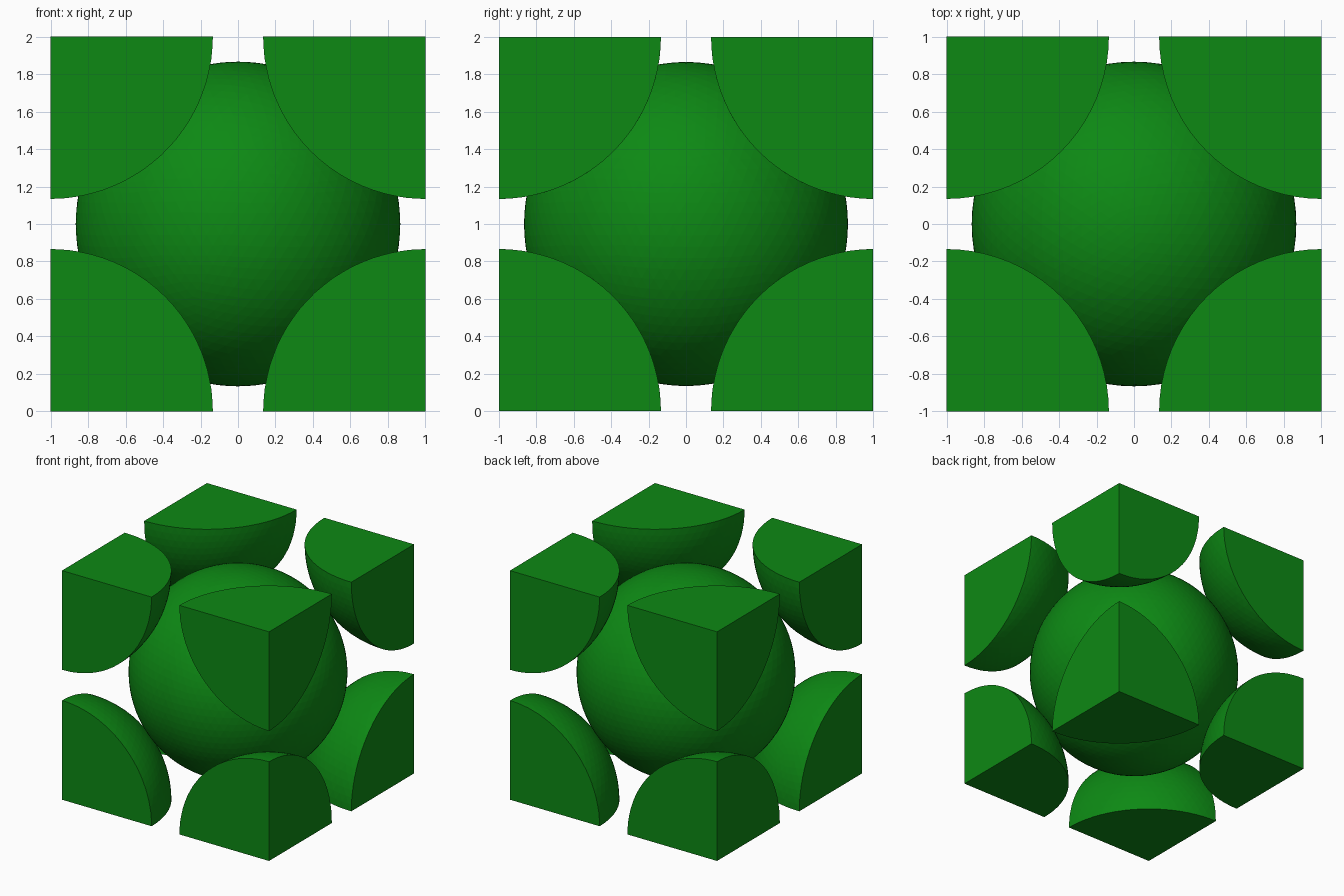
import bpy, bmesh, math
from mathutils import Vector

if "Cube" in bpy.data.objects:
    bpy.data.objects.remove(bpy.data.objects["Cube"])

RADIUS = math.sqrt(3) / 2   # spheres touch along the cube's diagonals
CENTRE = Vector((0, 0, 1))

green = bpy.data.materials.new("green")
green.diffuse_color = (0.004, 0.25, 0.007, 1)
green.use_nodes = True
green.node_tree.nodes["Principled BSDF"].inputs["Base Color"].default_value = green.diffuse_color


def sphere(name, centre, cuts=()):
    """Faceted ball, trimmed and capped by planes through its centre."""
    bm = bmesh.new()
    bmesh.ops.create_icosphere(bm, subdivisions=5, radius=RADIUS)
    for normal in cuts:
        bmesh.ops.bisect_plane(bm, geom=bm.verts[:] + bm.edges[:] + bm.faces[:],
                               dist=1e-5, plane_co=(0, 0, 0), plane_no=normal,
                               clear_outer=True)
        rim = [e for e in bm.edges if e.is_boundary]
        bmesh.ops.holes_fill(bm, edges=rim, sides=0)
    bmesh.ops.recalc_face_normals(bm, faces=bm.faces[:])
    mesh = bpy.data.meshes.new(name)
    bm.to_mesh(mesh)
    bm.free()
    mesh.materials.append(green)
    obj = bpy.data.objects.new(name, mesh)
    obj.location = centre
    bpy.context.collection.objects.link(obj)


# Whole ball in the middle
sphere("centre_ball", CENTRE)

# Eighth of a ball in each corner of the cube
for sx, side in ((-1, "left"), (1, "right")):
    for sy, depth in ((-1, "front"), (1, "back")):
        for sz, level in ((-1, "bottom"), (1, "top")):
            sphere(f"corner_{level}_{depth}_{side}", CENTRE + Vector((sx, sy, sz)),
                   ((sx, 0, 0), (0, sy, 0), (0, 0, sz)))
